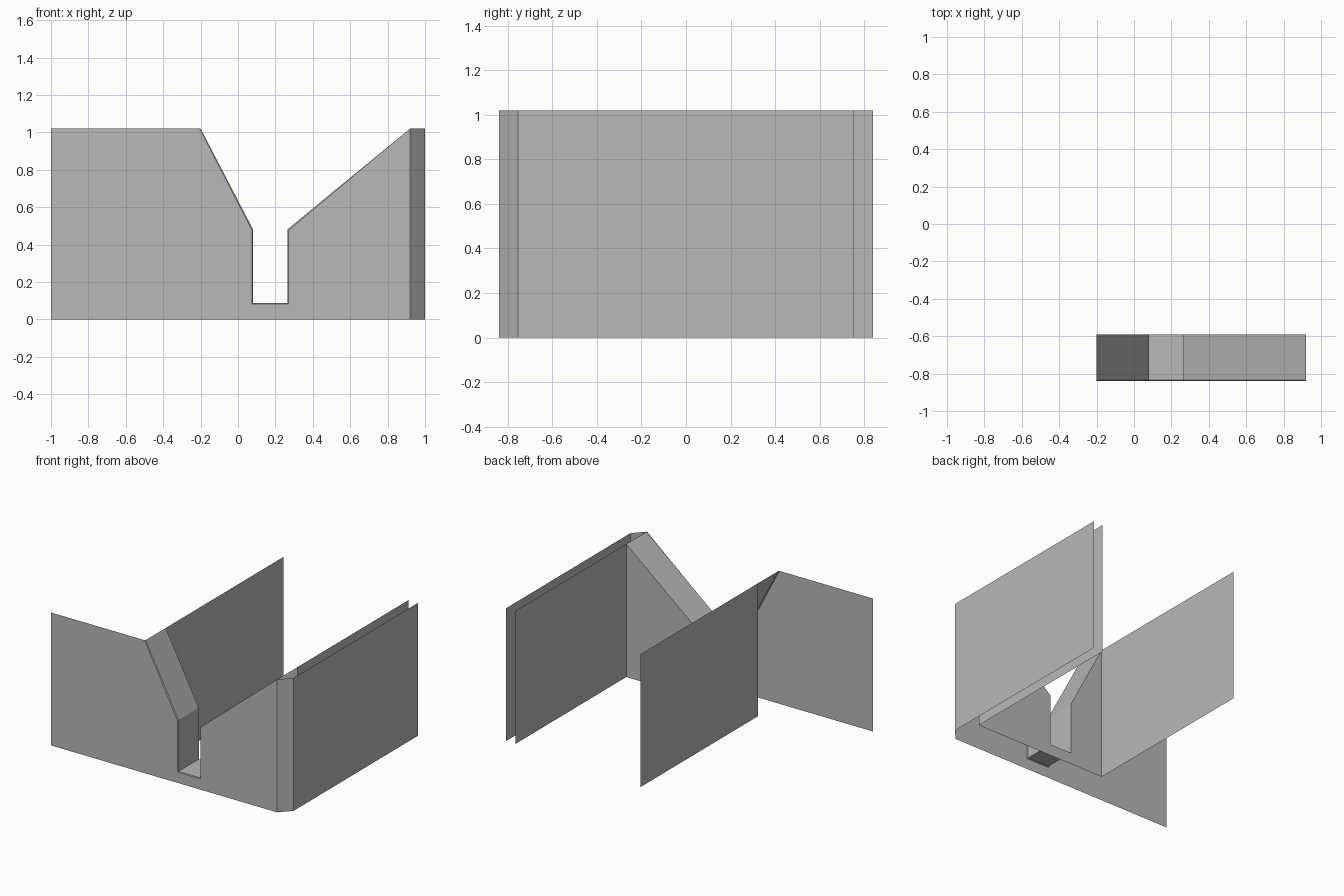
import bpy
import bmesh

cube = bpy.data.objects.get("Cube")
if cube:
    bpy.data.objects.remove(cube, do_unlink=True)

# One plain grey for the whole folded sheet
grey = bpy.data.materials.new("sheet_grey")
grey.use_nodes = True
COLOR = (0.48, 0.48, 0.47, 1)
grey.diffuse_color = COLOR
grey.node_tree.nodes["Principled BSDF"].inputs["Base Color"].default_value = COLOR

H = 1.02                      # sheet height
FRONT, INNER = -0.84, -0.59   # front sheet and inner wall positions
LEFT, RIGHT = -0.2, 0.92      # ends of the notch at the top edge


def make(name, faces):
    """Build an object from a list of faces, each a list of points."""
    bm = bmesh.new()
    for face in faces:
        bm.faces.new([bm.verts.new(p) for p in face])
    bmesh.ops.remove_doubles(bm, verts=bm.verts, dist=0.0001)
    mesh = bpy.data.meshes.new(name)
    bm.to_mesh(mesh)
    bm.free()
    mesh.materials.append(grey)
    obj = bpy.data.objects.new(name, mesh)
    bpy.context.collection.objects.link(obj)
    return obj


def panel(name, a, b):
    """Upright sheet standing on the floor between two plan points."""
    return make(name, [[(*a, 0), (*b, 0), (*b, H), (*a, H)]])


def notch(lip, y):
    """Notch outline from left to right, narrowed by the lip width."""
    x0, x1, low, shoulder = 0.075 + lip, 0.27 - lip, 0.083 + lip, 0.477 + lip
    outline = [(LEFT - 0.005 + lip, H), (x0, shoulder), (x0, low),
               (x1, low), (x1, shoulder), (RIGHT, H)]
    return [(x, y, z) for x, z in outline]


def wall(name, start, y, lip):
    """Upright wall with the notch cut down from its top edge."""
    outline = notch(lip, y)
    corners = [(start, y, 0), (RIGHT, y, 0)]
    top = outline[::-1]
    if start < LEFT:
        top.append((start, y, H))
    return make(name, [corners + top])


# Notched front and inner walls
wall("front_wall", -1, FRONT, 0)
wall("inner_wall", LEFT, INNER, 0.005)

# Folded lining of the notch, with a tiny lip at the front edge
rings = [notch(0, FRONT), notch(0.005, FRONT + 0.005), notch(0.005, INNER)]
lining = []
for near, far in zip(rings, rings[1:]):
    for i in range(len(near) - 1):
        lining.append([near[i], near[i + 1], far[i + 1], far[i]])
make("notch_lining", lining)

# Corner chamfer and the side sheets running back
panel("corner_chamfer", (RIGHT, FRONT), (1, -0.755))
panel("outer_side_sheet", (1, -0.755), (1, 0.755))
panel("inner_side_sheet", (RIGHT, INNER), (RIGHT, 0.755))
panel("middle_side_sheet", (LEFT, 0.84), (LEFT, INNER))
